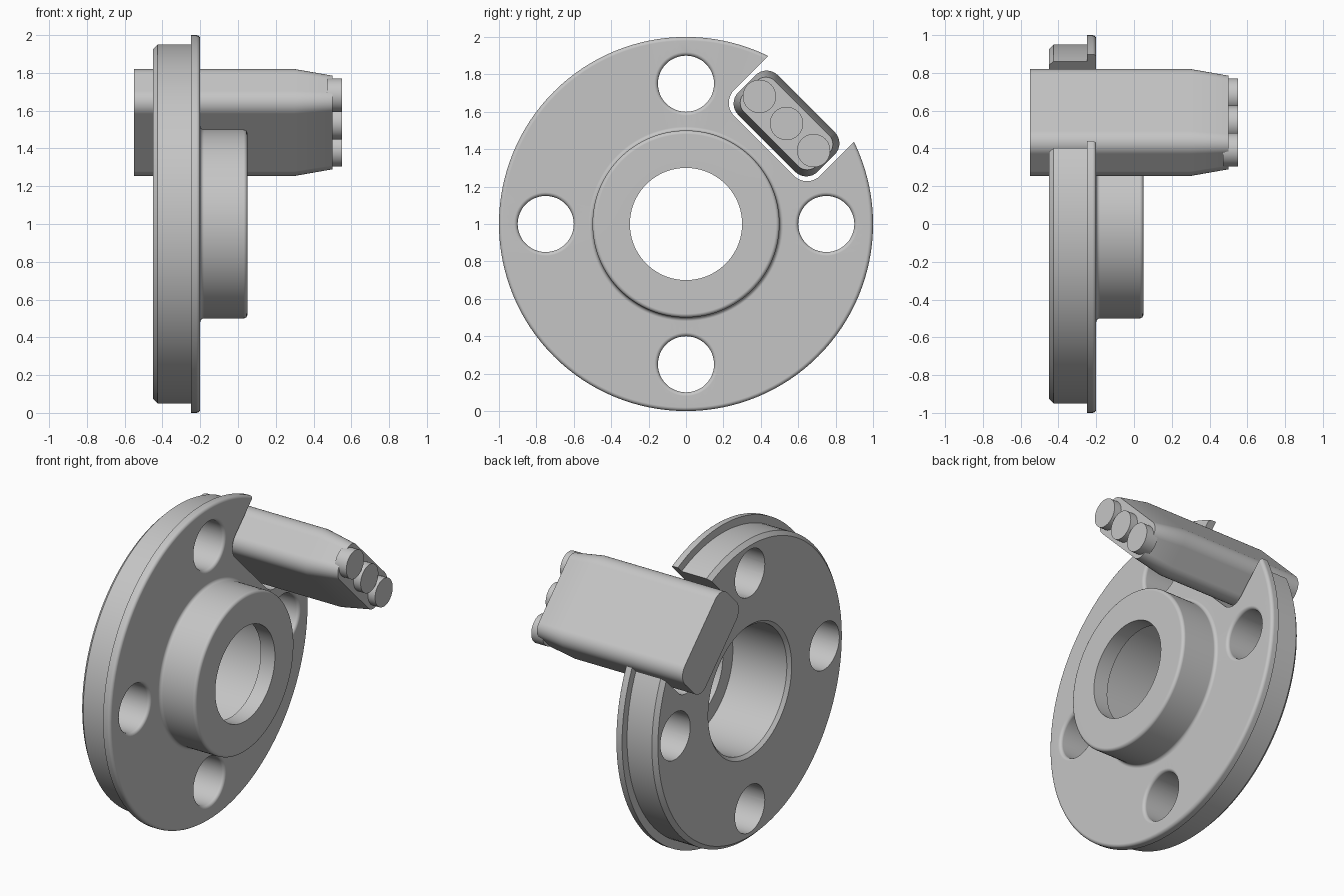
import bpy, bmesh, math
from mathutils import Vector

cube = bpy.data.objects.get("Cube")
if cube:
    bpy.data.objects.remove(cube, do_unlink=True)

grey = bpy.data.materials.new("plain grey")
grey.use_nodes = True
COLOUR = (0.56, 0.56, 0.56, 1)
grey.diffuse_color = COLOUR
grey.node_tree.nodes["Principled BSDF"].inputs["Base Color"].default_value = COLOUR

CENTRE = Vector((0, 0, 1))
RADIAL = Vector((0, 1, 1)).normalized()     # outward through the slot
TANGENT = Vector((0, 1, -1)).normalized()   # along the slot


def finish(bm, name):
    bmesh.ops.recalc_face_normals(bm, faces=bm.faces)
    mesh = bpy.data.meshes.new(name)
    bm.to_mesh(mesh)
    bm.free()
    mesh.materials.append(grey)
    obj = bpy.data.objects.new(name, mesh)
    bpy.context.collection.objects.link(obj)
    return obj


def select(obj):
    bpy.ops.object.select_all(action='DESELECT')
    obj.select_set(True)
    bpy.context.view_layer.objects.active = obj


def smooth(obj):
    select(obj)
    bpy.ops.object.shade_smooth_by_angle(angle=math.radians(32))
    mod = obj.modifiers.new("face weighted shading", 'WEIGHTED_NORMAL')
    mod.keep_sharp = True
    mod.weight = 100


def loft(name, rings, closed=False):
    """Skin equal-length rings; cap the ends, or join last to first."""
    bm = bmesh.new()
    loops = [[bm.verts.new(p) for p in ring] for ring in rings]
    n = len(loops[0])
    pairs = list(zip(loops, loops[1:]))
    if closed:
        pairs.append((loops[-1], loops[0]))
    else:
        bm.faces.new(loops[0])
        bm.faces.new(loops[-1])
    for a, b in pairs:
        for i in range(n):
            j = (i + 1) % n
            bm.faces.new((a[i], a[j], b[j], b[i]))
    return finish(bm, name)


def circle(x, r, centre, segments):
    return [centre + Vector((x, r * math.cos(a), r * math.sin(a)))
            for a in (2 * math.pi * i / segments for i in range(segments))]


def lathe(name, profile, centre=CENTRE, segments=128, closed=False):
    return loft(name, [circle(x, r, centre, segments) for x, r in profile], closed)


def arc(x, r, radius, start, end, steps=4):
    """Profile fillet around (x, r); angles in degrees."""
    angles = [math.radians(start + (end - start) * i / steps) for i in range(steps + 1)]
    return [(x + radius * math.cos(a), r + radius * math.sin(a)) for a in angles]


def rounded_rect(x, u0, u1, v0, v1, r, steps=8):
    points = []
    corners = [(u1 - r, v1 - r), (u0 + r, v1 - r), (u0 + r, v0 + r), (u1 - r, v0 + r)]
    for quarter, (u, v) in enumerate(corners):
        for i in range(steps + 1):
            a = math.pi / 2 * (quarter + i / steps)
            points.append(CENTRE + Vector((x, 0, 0))
                          + TANGENT * (u + r * math.cos(a)) + RADIAL * (v + r * math.sin(a)))
    return points


def cut(obj, cutter):
    cutter.hide_render = True
    mod = obj.modifiers.new("cut", 'BOOLEAN')
    mod.operation = 'DIFFERENCE'
    mod.solver = 'EXACT'
    mod.object = cutter
    select(obj)
    bpy.ops.object.modifier_apply(modifier=mod.name)
    bpy.data.objects.remove(cutter, do_unlink=True)


# Flanged disc with raised hub and stepped bore
F = 0.02
profile = [(-0.45, 0.42), (-0.45, 0.925), (-0.425, 0.95), (-0.25, 0.95), (-0.25, 1.0)]
profile += arc(-0.2 - F, 1 - F, F, 90, 0)
profile += arc(-0.2 + F, 0.5 + F, F, 180, 270)
profile += arc(0.05 - F, 0.5 - F, F, 90, 0)
profile += [(0.05, 0.3), (-0.05, 0.3), (-0.05, 0.4), (-0.43, 0.4)]
disc = lathe("flanged_disc", profile, closed=True)

# Four bolt holes with an eased front rim
for k in range(4):
    a = k * math.pi / 2
    hole_centre = CENTRE + 0.75 * Vector((0, math.cos(a), math.sin(a)))
    hole = [(-0.6, 0.15)] + arc(-0.2 - F, 0.15 + F, F, 270, 360) + [(-0.1, 0.15 + F)]
    cut(disc, lathe("hole_cutter", hole, hole_centre, 48))

# Open slot through the rim
cut(disc, loft("slot_cutter", [rounded_rect(x, -0.325, 0.325, 0.59, 1.5, 0.1)
                               for x in (-0.7, 0.3)]))
smooth(disc)

# Plug block with tapered nose
sections = [(-0.55, 0), (0.3, 0), (0.5, 0.033)]
block = loft("plug_block", [rounded_rect(x, -0.3 + t * 0.8, 0.3 - t * 0.8,
                                         0.61 + t, 0.91 - t, 0.085 - t * 0.5)
                            for x, t in sections])
smooth(block)

# Three round contacts on the nose
for name, offset in (("upper", -0.205), ("middle", 0), ("lower", 0.205)):
    pin = lathe(name + "_contact", [(0.47, 0.089), (0.55, 0.089)],
                CENTRE + RADIAL * 0.76 + TANGENT * offset, 48)
    smooth(pin)
